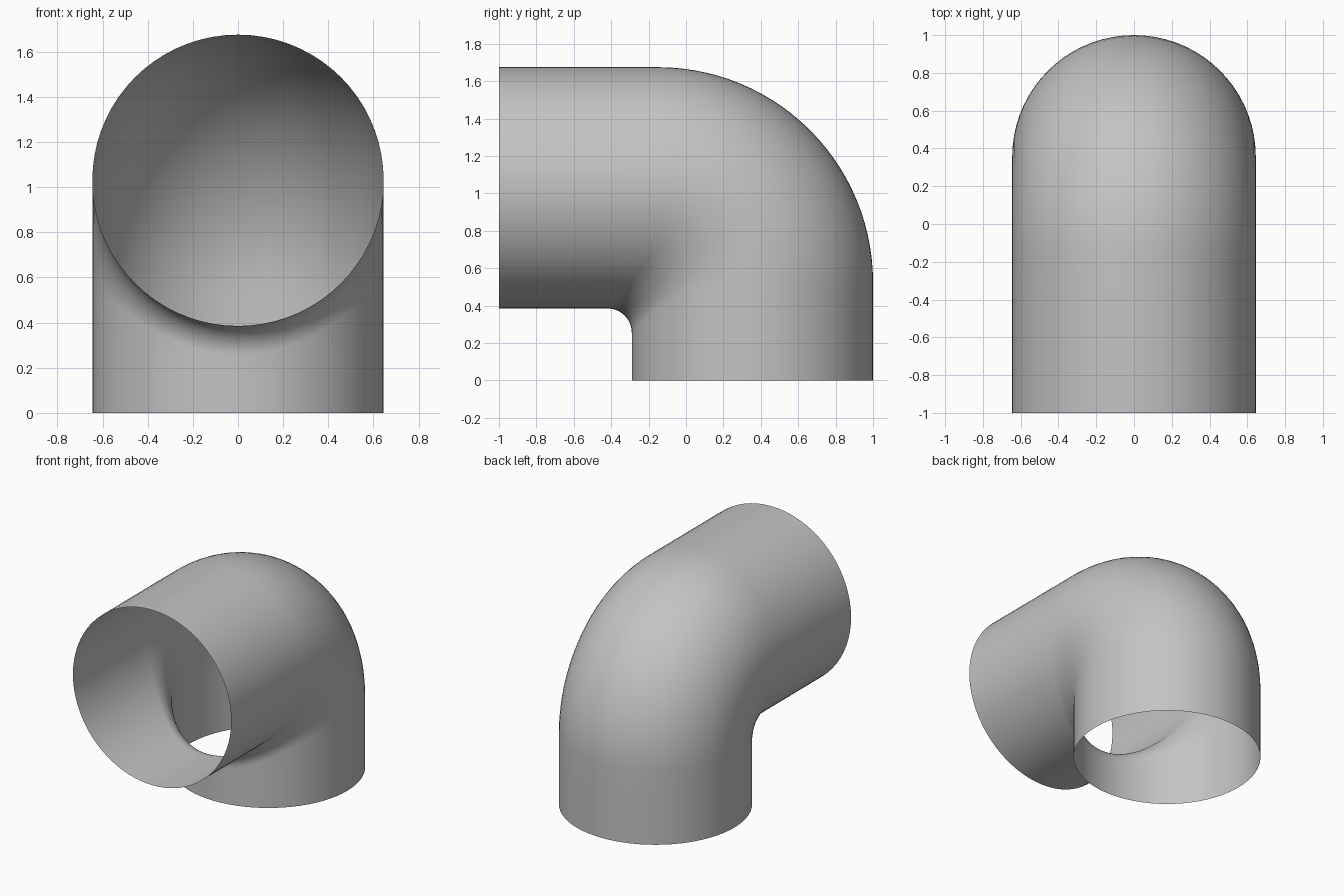
import bpy
import bmesh
from math import sin, cos, pi, radians

cube = bpy.data.objects.get("Cube")
if cube:
    bpy.data.objects.remove(cube, do_unlink=True)

TUBE = 0.645            # pipe radius
BEND = 0.505            # bend radius of the centre line
AXIS_Y, AXIS_Z = 0.355, 1.03
FILLET, BLEND = 0.13, 0.25
SIDES, STEPS, ROWS = 72, 28, 3


def turn_radius(d):
    """Bend radius at offset d, held above the inner fillet by a smooth maximum."""
    s = BEND + d
    h = max(0.0, BLEND - abs(s - FILLET)) / BLEND
    return max(s, FILLET) + h * h * BLEND / 4


def pipe_line(a):
    """One lengthwise line of the pipe: straight, quarter turn, straight."""
    x, d = TUBE * sin(a), TUBE * cos(a)
    r = turn_radius(d)
    cy, cz = AXIS_Y + d - r, AXIS_Z + d - r
    line = [(x, -1 + (cy + 1) * k / ROWS, cz + r) for k in range(ROWS)]
    for k in range(STEPS + 1):
        t = pi / 2 * k / STEPS
        line.append((x, cy + r * sin(t), cz + r * cos(t)))
    line += [(x, cy + r, cz * (1 - k / ROWS)) for k in range(1, ROWS + 1)]
    return line


# Open, thin-walled elbow pipe
bm = bmesh.new()
lines = [[bm.verts.new(p) for p in pipe_line(2 * pi * i / SIDES)]
         for i in range(SIDES)]
for i, a in enumerate(lines):
    b = lines[(i + 1) % SIDES]
    for j in range(len(a) - 1):
        bm.faces.new((a[j], b[j], b[j + 1], a[j + 1]))
mesh = bpy.data.meshes.new("elbow_pipe")
bm.to_mesh(mesh)
bm.free()
pipe = bpy.data.objects.new("elbow_pipe", mesh)
bpy.context.collection.objects.link(pipe)

# Plain grey
grey = bpy.data.materials.new("light_grey")
grey.use_nodes = True
colour = (0.55, 0.55, 0.55, 1)
grey.diffuse_color = colour
grey.node_tree.nodes["Principled BSDF"].inputs["Base Color"].default_value = colour
mesh.materials.append(grey)

bpy.ops.object.select_all(action="DESELECT")
pipe.select_set(True)
bpy.context.view_layer.objects.active = pipe
bpy.ops.object.shade_smooth_by_angle(angle=radians(40))
